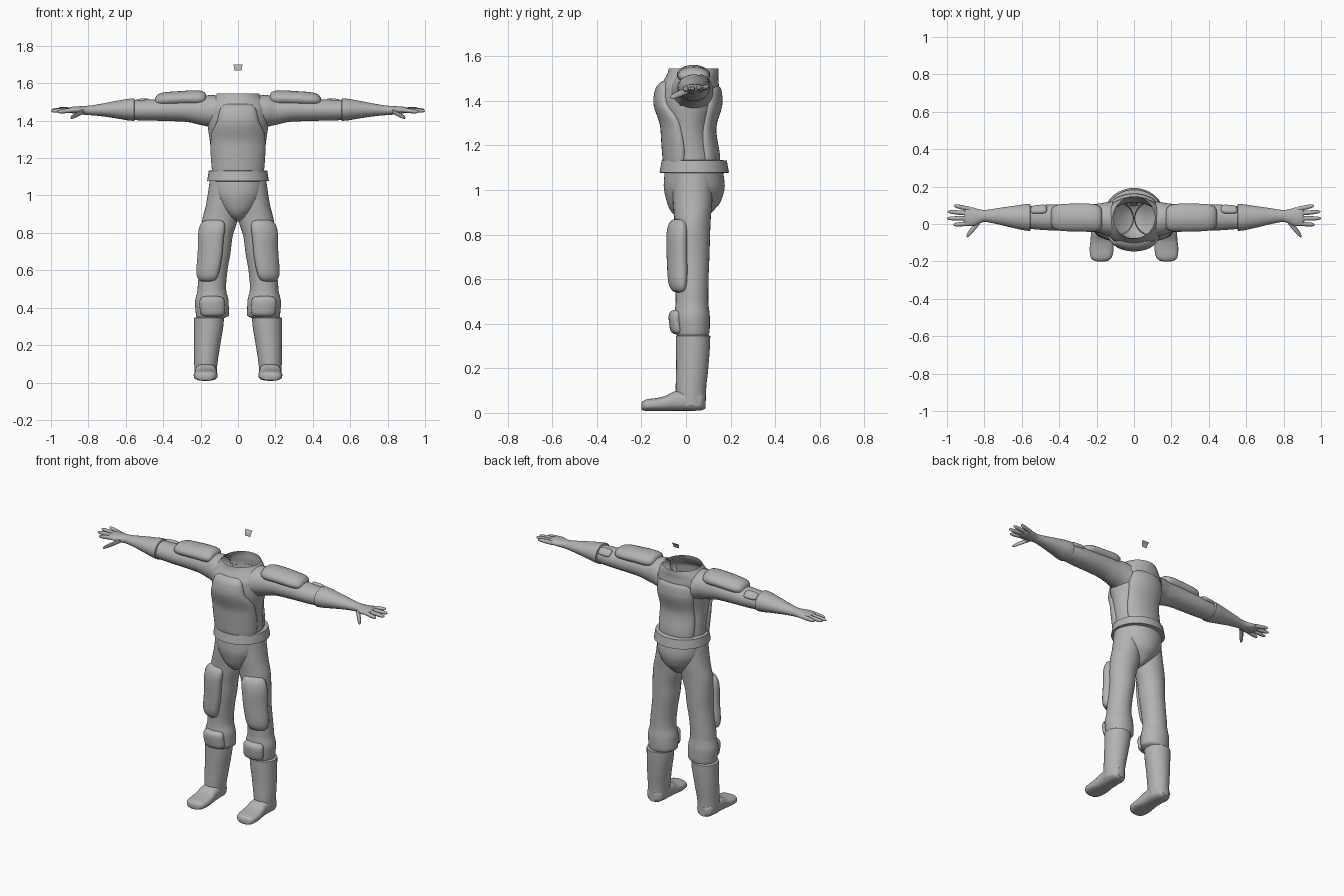
import bpy, bmesh, math

if "Cube" in bpy.data.objects:
    bpy.data.objects.remove(bpy.data.objects["Cube"])

suit = bpy.data.materials.new("suit_grey")
suit.diffuse_color = (0.45, 0.45, 0.45, 1)
suit.use_nodes = True
suit.node_tree.nodes["Principled BSDF"].inputs["Base Color"].default_value = suit.diffuse_color


def curve(keys, t):
    """Smooth interpolation without overshoot through (t, values...) keys."""
    n = len(keys)
    i = 0
    while i < n - 2 and t > keys[i + 1][0]:
        i += 1

    def slope(j, c):
        return (keys[j + 1][c] - keys[j][c]) / (keys[j + 1][0] - keys[j][0])

    def tangent(j, c):
        if j == 0:
            return slope(0, c)
        if j == n - 1:
            return slope(n - 2, c)
        a, b = slope(j - 1, c), slope(j, c)
        return 0 if a * b <= 0 else 2 * a * b / (a + b)

    h = keys[i + 1][0] - keys[i][0]
    f = max(0, min(1, (t - keys[i][0]) / h))
    return [(2*f**3 - 3*f*f + 1) * keys[i][c] + (3*f*f - 2*f**3) * keys[i + 1][c]
            + h * ((f**3 - 2*f*f + f) * tangent(i, c) + (f**3 - f*f) * tangent(i + 1, c))
            for c in range(1, len(keys[0]))]


def surface(rings, axis, t, ang, off=0, power=2):
    """Point on a tube whose rings are (t, centre a, centre b, radius a, radius b)."""
    ca, cb, ra, rb = curve(rings, t)
    c, s = math.cos(ang), math.sin(ang)
    a = ca + (ra + off) * math.copysign(abs(c) ** (2 / power), c)
    b = cb + (rb + off) * math.copysign(abs(s) ** (2 / power), s)
    return {"z": (a, b, t), "x": (t, a, b), "y": (a, t, b)}[axis]


def finish(name, bm, mirror, angle=40):
    bmesh.ops.recalc_face_normals(bm, faces=bm.faces)
    me = bpy.data.meshes.new(name)
    bm.to_mesh(me)
    bm.free()
    me.materials.append(suit)
    ob = bpy.data.objects.new(name, me)
    bpy.context.collection.objects.link(ob)
    bpy.ops.object.select_all(action="DESELECT")
    ob.select_set(True)
    bpy.context.view_layer.objects.active = ob
    bpy.ops.object.shade_smooth_by_angle(angle=math.radians(angle))
    if mirror:
        ob.modifiers.new("mirror", "MIRROR").use_mirror_merge = False
    return ob


def loft(name, rings, axis="z", mirror=True, n=32, steps=4, caps=(), power=2, cut=None):
    bm = bmesh.new()
    ts = [r[0] + (q[0] - r[0]) * k / steps for r, q in zip(rings, rings[1:]) for k in range(steps)]
    ts.append(rings[-1][0])
    loops = [[bm.verts.new(surface(rings, axis, t, math.tau * k / n, 0, power)) for k in range(n)] for t in ts]
    for p, q in zip(loops, loops[1:]):
        for k in range(n):
            bm.faces.new((p[k], p[(k + 1) % n], q[(k + 1) % n], q[k]))
    for end in caps:
        bm.faces.new(loops[end])
    if cut:
        gone = [f for f in bm.faces if cut(f.calc_center_median())]
        bmesh.ops.delete(bm, geom=gone, context="FACES")
    return finish(name, bm, mirror)


def pad(name, rings, axis, lo, hi, ang, half, thick, mirror=True, n=18, corner=5):
    """Rounded plate lying on a tube, from lo to hi along it; half may be keys along the tube."""
    bm = bmesh.new()
    grid = []
    for i in range(n + 1):
        row = []
        for j in range(n + 1):
            a, b = (math.sin(math.pi * (k / n - 0.5)) for k in (i, j))
            m = max(abs(a), abs(b))
            s = m / (abs(a) ** corner + abs(b) ** corner) ** (1 / corner) if m > 1e-6 else 1
            t = (lo + hi) / 2 + b * s * (hi - lo) / 2
            w = curve(half, t)[0] if isinstance(half, list) else half
            h = -0.004 + (thick + 0.004) * max(0, 1 - m ** 6) ** 0.5
            row.append(bm.verts.new(surface(rings, axis, t, math.radians(ang + a * s * w), h)))
        grid.append(row)
    for i in range(n):
        for j in range(n):
            bm.faces.new((grid[i][j], grid[i + 1][j], grid[i + 1][j + 1], grid[i][j + 1]))
    return finish(name, bm, mirror, 60)


# Torso shell, open at the neck and at the sleeves
torso = [(1.07, 0, .027, .14, .112), (1.15, 0, .024, .14, .108), (1.27, 0, .012, .148, .102),
         (1.4, 0, .01, .163, .133), (1.46, 0, .015, .163, .132), (1.5, 0, .025, .15, .12),
         (1.525, 0, .032, .13, .114), (1.545, 0, .034, .112, .111)]
loft("torso", torso, mirror=False, n=64, steps=6,
     cut=lambda c: abs(c.x) > .1 and ((c.y - .028) / .077) ** 2 + ((c.z - 1.447) / .077) ** 2 < 1)
pad("chest_plate", torso, "z", 1.09, 1.49, -90,
    [(1.09, 72), (1.2, 75), (1.31, 66), (1.4, 42), (1.49, 36)], .024, False, 26, 7)
pad("back_plate", torso, "z", 1.09, 1.465, 90,
    [(1.09, 60), (1.2, 56), (1.32, 48), (1.465, 50)], .022, False, 26)

# Belt and hip piece
loft("belt", [(1.074, 0, .037, .13, .12), (1.078, 0, .037, .165, .156),
              (1.132, 0, .037, .156, .146), (1.136, 0, .034, .125, .11)], mirror=False, n=48, steps=1)
loft("hip_piece", [(.86, 0, .025, .006, .02), (.872, 0, .025, .032, .055), (.9, 0, .026, .07, .09),
                   (.95, 0, .035, .115, .122), (1.02, 0, .037, .145, .137), (1.1, 0, .035, .15, .128)],
     mirror=False, n=48, caps=(0,))

# Trouser legs with thigh and knee pads
leg = [(.34, .15, .03, .068, .066), (.36, .137, .03, .088, .075), (.43, .14, .027, .09, .08),
       (.5, .14, .027, .076, .073), (.6, .131, .026, .075, .075), (.7, .118, .026, .079, .079),
       (.77, .114, .026, .083, .081), (.87, .097, .029, .094, .082), (.95, .086, .03, .085, .088),
       (1.08, .077, .03, .074, .09)]
loft("trouser_leg", leg)
pad("thigh_pad", leg, "z", .54, .87, -65, 50, .034)
pad("knee_pad", leg, "z", .352, .462, -91, 44, .025)

# Boots
loft("boot_shaft", [(.03, .174, .022, .058, .066), (.1, .172, .022, .062, .068), (.2, .165, .028, .07, .072),
                    (.345, .155, .032, .08, .077), (.35, .155, .032, .066, .064)])
loft("boot_foot", [(-.2, .176, .03, .02, .012), (-.195, .176, .032, .04, .02), (-.175, .175, .035, .058, .026),
                   (-.13, .173, .038, .064, .029), (-.09, .172, .043, .061, .034), (-.05, .172, .053, .058, .044),
                   (.02, .173, .057, .057, .048), (.065, .174, .055, .05, .044), (.088, .174, .05, .025, .03)],
     axis="y", caps=(0, -1), power=2.6)

# Sleeves with shoulder and elbow pads
arm = [(.115, .026, 1.442, .096, .093), (.16, .028, 1.452, .086, .084), (.2, .032, 1.453, .076, .076),
       (.28, .034, 1.459, .072, .065), (.45, .035, 1.457, .069, .057), (.57, .035, 1.456, .06, .053)]
loft("sleeve", arm, "x")
pad("shoulder_pad", arm, "x", .17, .445, 90, 57, .036)
pad("elbow_pad", arm, "x", .465, .553, 48, 24, .014, corner=4)

# Gloves: cuff, palm, fingers and thumb
loft("glove", [(.552, .035, 1.458, .055, .046), (.556, .035, 1.459, .072, .06), (.65, .038, 1.459, .058, .047),
               (.74, .042, 1.457, .041, .032), (.8, .043, 1.455, .032, .025), (.83, .04, 1.455, .039, .023),
               (.865, .038, 1.456, .05, .02), (.895, .042, 1.457, .05, .016), (.91, .042, 1.457, .035, .009)],
     "x", caps=(-1,))
fingers = {"index_finger": (.003, .965, -.004, 1.447), "middle_finger": (.03, 1.0, .03, 1.452),
           "ring_finger": (.056, .996, .066, 1.458), "little_finger": (.08, .963, .098, 1.464)}


def finger(name, x0, y0, z0, x1, y1, z1, r, squash=1):
    rings = []
    for f, k in ((0, 1), (.5, 1), (.8, .85), (.94, .6), (1, .2)):
        rings.append((x0 + (x1 - x0) * f, y0 + (y1 - y0) * f, z0 + (z1 - z0) * f, r * k * squash, r * k))
    loft(name, rings, "x", n=12, steps=2, caps=(0, -1))


for name, (y0, x1, y1, z1) in fingers.items():
    finger(name, .875, y0, 1.457, x1, y1, z1, .012)
finger("thumb", .825, .015, 1.45, .895, -.065, 1.415, .013, 1.4)

# Small curved tab above the neck
bm = bmesh.new()
rows = [[bm.verts.new((s * w, y, z)) for s in (-1, 0, 1)]
        for w, y, z in ((.019, .095, 1.667), (.021, .098, 1.682), (.023, .104, 1.693), (.025, .112, 1.701))]
for p, q in zip(rows, rows[1:]):
    for k in (0, 1):
        bm.faces.new((p[k], p[k + 1], q[k + 1], q[k]))
finish("neck_tab", bm, False)
